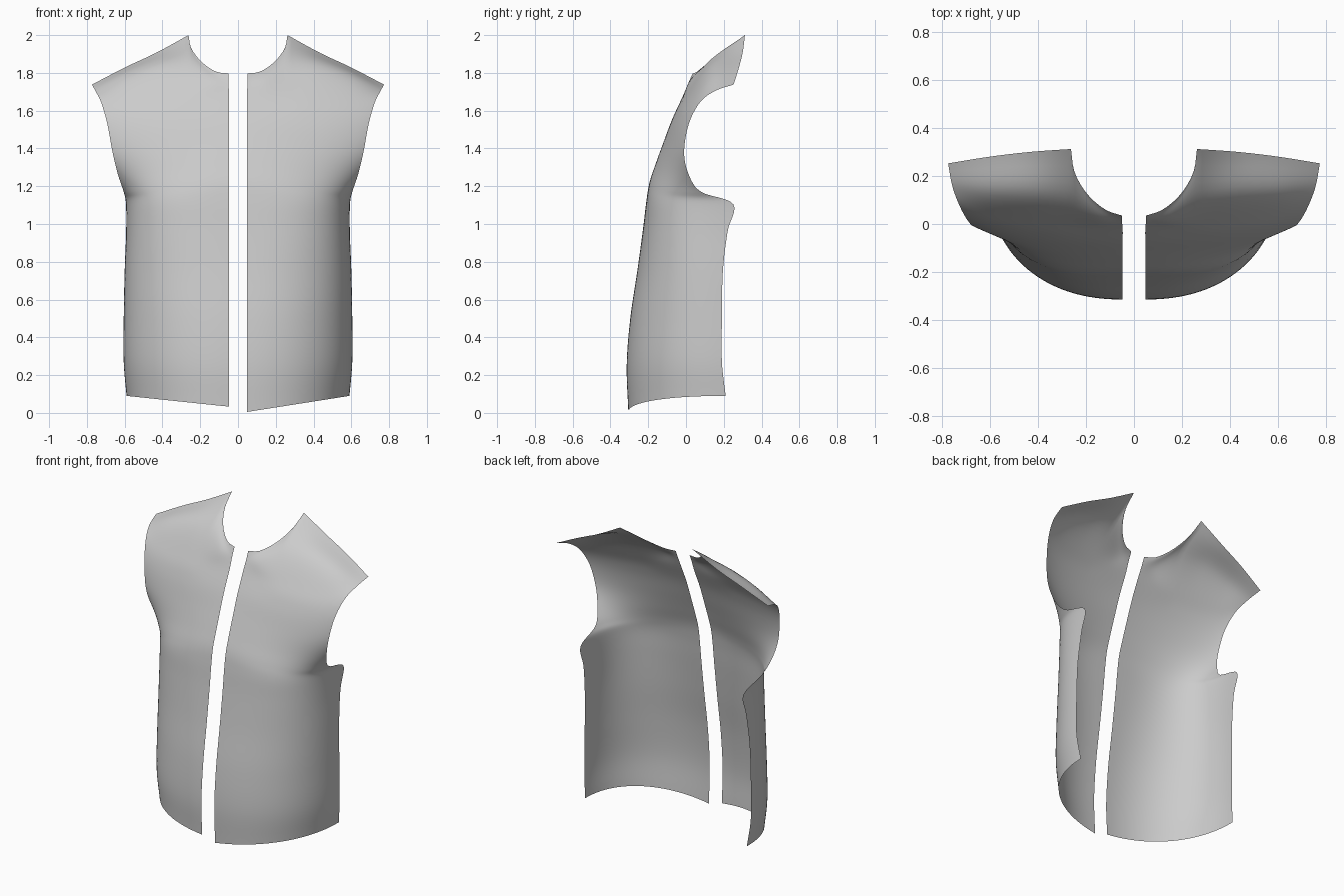
import bpy
import bmesh
from math import sin, cos, asin, pi
from mathutils import Vector

cube = bpy.data.objects.get("Cube")
if cube:
    bpy.data.objects.remove(cube, do_unlink=True)

COLUMNS, NECK_COLUMNS, STEPS = 36, 13, 6

cloth = bpy.data.materials.new("grey cloth")
cloth.use_nodes = True
cloth.diffuse_color = (0.6, 0.6, 0.6, 1)
shader = cloth.node_tree.nodes["Principled BSDF"]
shader.inputs["Base Color"].default_value = cloth.diffuse_color
shader.inputs["Roughness"].default_value = 0.8


def spline(points, t):
    """Smooth curve through the points, with t from 0 to 1."""
    last = len(points) - 1
    i = min(int(t * last), last - 1)
    f = t * last - i
    b, c = points[i], points[i + 1]
    a = points[i - 1] if i > 0 else b * 2 - c
    d = points[i + 2] if i + 2 <= last else c * 2 - b
    return b + (c - a) * (f / 2) + (a * 2 - b * 5 + c * 4 - d) * (f * f / 2) \
        + (b * 3 - a - c * 3 + d) * (f ** 3 / 2)


def body_row(z_front, z_edge, y_front, x_edge, y_edge, square, reach):
    """Part of a squared ellipse from the front opening to the outer edge."""
    x_front = 0.047
    a_max = asin(reach)
    s_max = sin(a_max) ** (2 / square)
    d_max = 1 - max(cos(a_max), 0) ** (2 / square)
    row = []
    for i in range(COLUMNS + 1):
        a = a_max * i / COLUMNS
        s = sin(a) ** (2 / square) / s_max
        d = (1 - max(cos(a), 0) ** (2 / square)) / d_max
        row.append(Vector((x_front + (x_edge - x_front) * s,
                           y_front + (y_edge - y_front) * d,
                           z_front + (z_edge - z_front) * s)))
    return row


def seam_row(inner, outer):
    """Row with a corner where the neck part meets the shoulder part."""
    inner = [Vector(p) for p in inner]
    outer = [inner[-1]] + [Vector(p) for p in outer]
    rest = COLUMNS - NECK_COLUMNS
    return [spline(inner, i / NECK_COLUMNS) for i in range(NECK_COLUMNS)] + \
           [spline(outer, i / rest) for i in range(rest + 1)]


def make_panel(name, side, hem):
    rows = [
        # hem to armpit
        body_row(hem, 0.09, -0.305, 0.59, 0.21, 2.2, 1),
        body_row(0.25, 0.27, -0.314, 0.605, 0.19, 2.2, 1),
        body_row(0.5, 0.5, -0.295, 0.605, 0.19, 2.25, 1),
        body_row(0.75, 0.75, -0.258, 0.6, 0.195, 2.4, 1),
        body_row(0.97, 0.96, -0.228, 0.592, 0.22, 2.7, 1),
        body_row(1.12, 1.105, -0.21, 0.593, 0.25, 2.9, 1),
        # armhole
        body_row(1.22, 1.17, -0.193, 0.605, 0.08, 2.6, 0.98),
        body_row(1.32, 1.26, -0.16, 0.635, 0.015, 2.3, 0.92),
        body_row(1.43, 1.38, -0.12, 0.664, -0.01, 2.1, 0.85),
        body_row(1.55, 1.53, -0.075, 0.692, 0.015, 2, 0.8),
        body_row(1.67, 1.645, -0.02, 0.725, 0.075, 2, 0.75),
        # collarbone, then neckline and shoulder seam
        seam_row([(0.05, 0.01, 1.74), (0.15, 0.03, 1.77), (0.265, 0.11, 1.85)],
                 [(0.43, 0.13, 1.835), (0.6, 0.14, 1.78), (0.755, 0.155, 1.705)]),
        seam_row([(0.05, 0.035, 1.797), (0.12, 0.06, 1.808), (0.195, 0.125, 1.86),
                  (0.247, 0.215, 1.93), (0.262, 0.312, 2)],
                 [(0.43, 0.3, 1.908), (0.6, 0.28, 1.828), (0.773, 0.252, 1.738)]),
    ]
    columns = list(zip(*rows))
    count = (len(rows) - 1) * STEPS
    bm = bmesh.new()
    grid = []
    for j in range(count + 1):
        line = [spline(column, j / count) for column in columns]
        grid.append([bm.verts.new((p.x * side, p.y, p.z)) for p in line])
    for low, high in zip(grid, grid[1:]):
        for i in range(COLUMNS):
            face = bm.faces.new((low[i], low[i + 1], high[i + 1], high[i]))
            face.smooth = True
            if side < 0:
                face.normal_flip()
    mesh = bpy.data.meshes.new(name)
    bm.to_mesh(mesh)
    bm.free()
    mesh.materials.append(cloth)
    panel = bpy.data.objects.new(name, mesh)
    bpy.context.collection.objects.link(panel)


make_panel("left_front_panel", 1, 0.005)
make_panel("right_front_panel", -1, 0.033)
